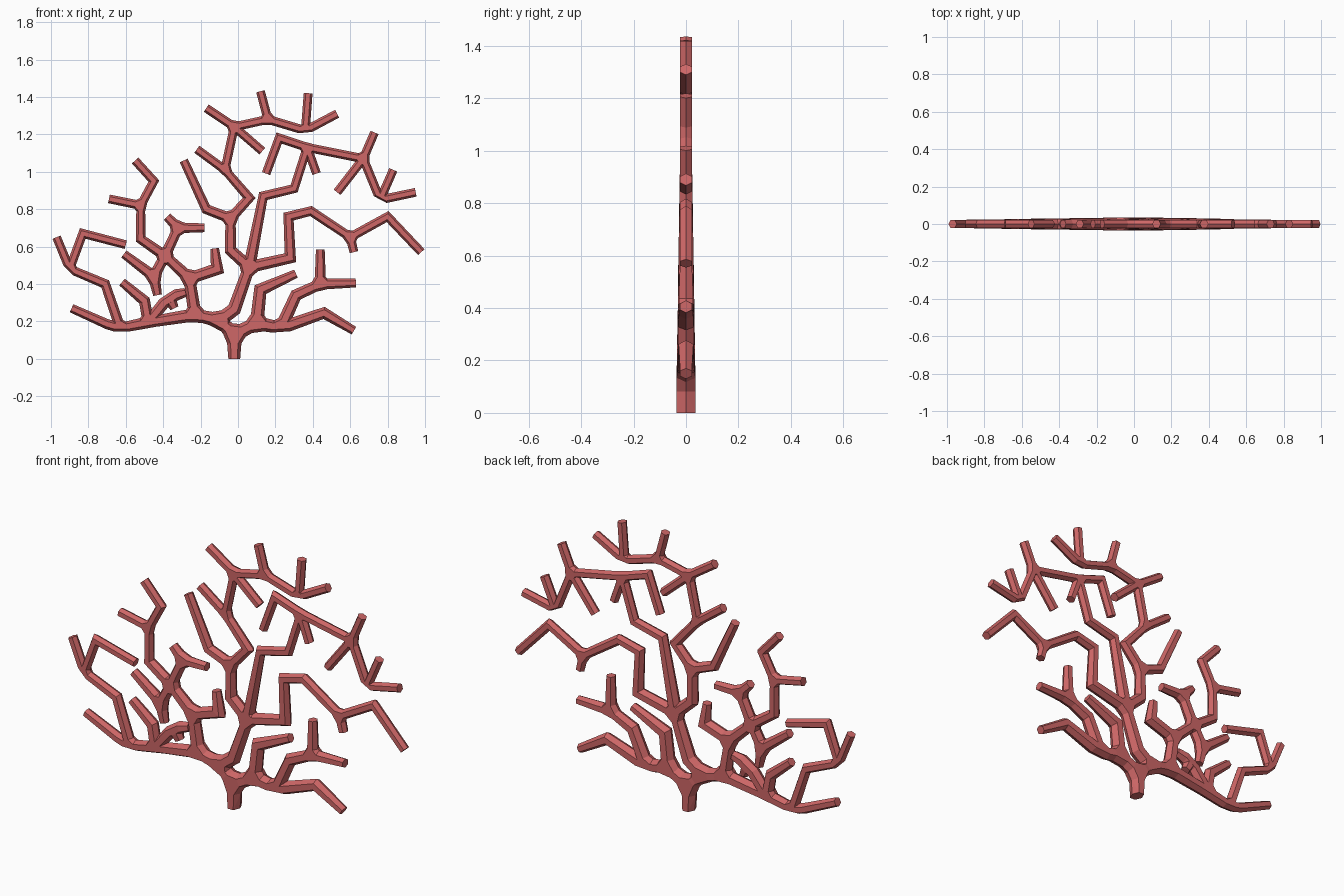
import bpy, bmesh, math
from mathutils import Vector

if "Cube" in bpy.data.objects:
    bpy.data.objects.remove(bpy.data.objects["Cube"])

coral = bpy.data.materials.new("coral red")
coral.diffuse_color = (0.62, 0.135, 0.135, 1)
coral.use_nodes = True
coral.node_tree.nodes["Principled BSDF"].inputs["Base Color"].default_value = coral.diffuse_color

# Named forks of the fan, in (x, z)
F, A, B, M = (-.02, .13), (-.10, .205), (-.23, .235), (.06, .49)
C1, C2, L = (-.48, .195), (-.63, .165), (-.90, .48)
D, E, S = (-.26, .43), (-.39, .55), (-.37, .33)
G, H, J, K = (-.52, .82), (-.32, .70), (-.45, .44), (-.04, .75)
N, P, Q, R = (-.07, 1.01), (-.02, 1.24), (.16, 1.28), (.36, 1.22)
T, U, V, W = (.37, 1.13), (.67, 1.07), (.76, .85), (.60, .65)
X, Y, Z = (.10, .19), (.23, .165), (.44, .40)

# Branch polylines, grouped by part
parts = {
    "trunk": [[(-.02, 0), F], [F, A], [F, X], [A, B], [A, (-.02, .265), M]],
    "left_low_branches": [
        [B, C1, C2, (-.70, .185), (-.89, .27)],
        [C2, (-.71, .40), L, (-.97, .65)],
        [L, (-.83, .67), (-.60, .61)],
        [C1, (-.50, .31), (-.62, .41)],
        [C1, S, (-.28, .355)], [S, (-.34, .27)]],
    "left_high_branches": [
        [B, D, (-.11, .48), (-.125, .59)],
        [D, E, (-.52, .64), G, (-.69, .855)],
        [G, (-.45, .95), (-.55, 1.06)],
        [E, H, (-.18, .70)], [H, (-.38, .76)],
        [E, J, (-.61, .56)], [J, (-.43, .34)]],
    "top_branches": [
        [M, (-.04, .58), K, (-.17, .80), (-.29, 1.06)],
        [K, (.06, .86), N, (-.22, 1.12)],
        [N, P, (-.17, 1.34)], [P, (.13, 1.11)],
        [P, Q, (.12, 1.43)], [Q, R, (.375, 1.42)], [R, (.53, 1.31)]],
    "right_high_branches": [
        [M, (.135, .87), (.30, .91), T, (.22, 1.18), (.15, .99)],
        [T, (.42, .99)], [T, U, (.73, 1.21)], [U, (.53, .89)],
        [U, V, (.83, 1.01)], [V, (.95, .89)],
        [M, (.28, .54), (.27, .76), (.39, .79), W, (.62, .57)],
        [W, (.80, .76), (.98, .57)]],
    "right_low_branches": [
        [X, (.12, .37), (.31, .455)],
        [X, Y, (.31, .34), Z, (.44, .585)], [Z, (.63, .405)],
        [Y, (.46, .245), (.62, .15)]],
}

# Neighbours of every node
near = {}
for chains in parts.values():
    for chain in chains:
        for a, b in zip(chain, chain[1:]):
            near.setdefault(a, []).append(b)
            near.setdefault(b, []).append(a)


def radius(p):
    if p[1] == 0:
        return .036
    if len(near[p]) == 1:
        return .022
    return max(.0225, .036 - .016 * math.dist(p, F))


def ring(p, q):
    """Six-sided section of branch p-q at its p end, flat side to the front."""
    a, b = Vector(p), Vector(q)
    d = (b - a).normalized()
    n = Vector((-d.y, d.x))
    r = radius(p)
    c, side = a, n
    if len(near[p]) == 2:      # mitred bend
        o = [k for k in near[p] if k != q][0]
        e = (a - Vector(o)).normalized()
        m = (n + Vector((-e.y, e.x))).normalized()
        side = m / max(.45, m.dot(n))
    elif len(near[p]) > 2:     # stand back from the fork
        c = a + d * min(1.35 * r, .42 * (b - a).length)
    w = .88 if p[1] == 0 else 1.06
    out = []
    for s, y in ((1, 0), (.52, 1), (-.52, 1), (-1, 0), (-.52, -1), (.52, -1)):
        v = c + side * (s * r * w)
        out.append(Vector((v.x, y * r, v.y)))
    return out


def hull(bm, ends):
    """Join sections into one solid, leaving the inner sections open."""
    owner = {}
    for i, (p, q) in enumerate(ends):
        for co in ring(p, q):
            owner[bm.verts.new(co)] = i
    bmesh.ops.convex_hull(bm, input=list(owner))
    inner = []
    for f in bm.faces:
        ids = {owner.get(v, -1) for v in f.verts}
        if len(ids) == 1:
            i = ids.pop()
            if i >= 0 and len(near[ends[i][0]]) > 1:
                inner.append(f)
    bmesh.ops.delete(bm, geom=inner, context='FACES_ONLY')


done = set()
for name, chains in parts.items():
    bm = bmesh.new()
    for chain in chains:
        for a, b in zip(chain, chain[1:]):
            hull(bm, [(a, b), (b, a)])
        for p in chain:
            if len(near[p]) > 2 and p not in done:
                done.add(p)
                hull(bm, [(p, q) for q in near[p]])
    bmesh.ops.delete(bm, geom=[v for v in bm.verts if not v.link_faces], context='VERTS')
    bmesh.ops.remove_doubles(bm, verts=bm.verts[:], dist=.0005)
    bmesh.ops.recalc_face_normals(bm, faces=bm.faces[:])
    bmesh.ops.dissolve_limit(bm, angle_limit=math.radians(2), verts=bm.verts[:], edges=bm.edges[:])
    me = bpy.data.meshes.new(name)
    bm.to_mesh(me)
    bm.free()
    me.materials.append(coral)
    bpy.context.collection.objects.link(bpy.data.objects.new(name, me))
